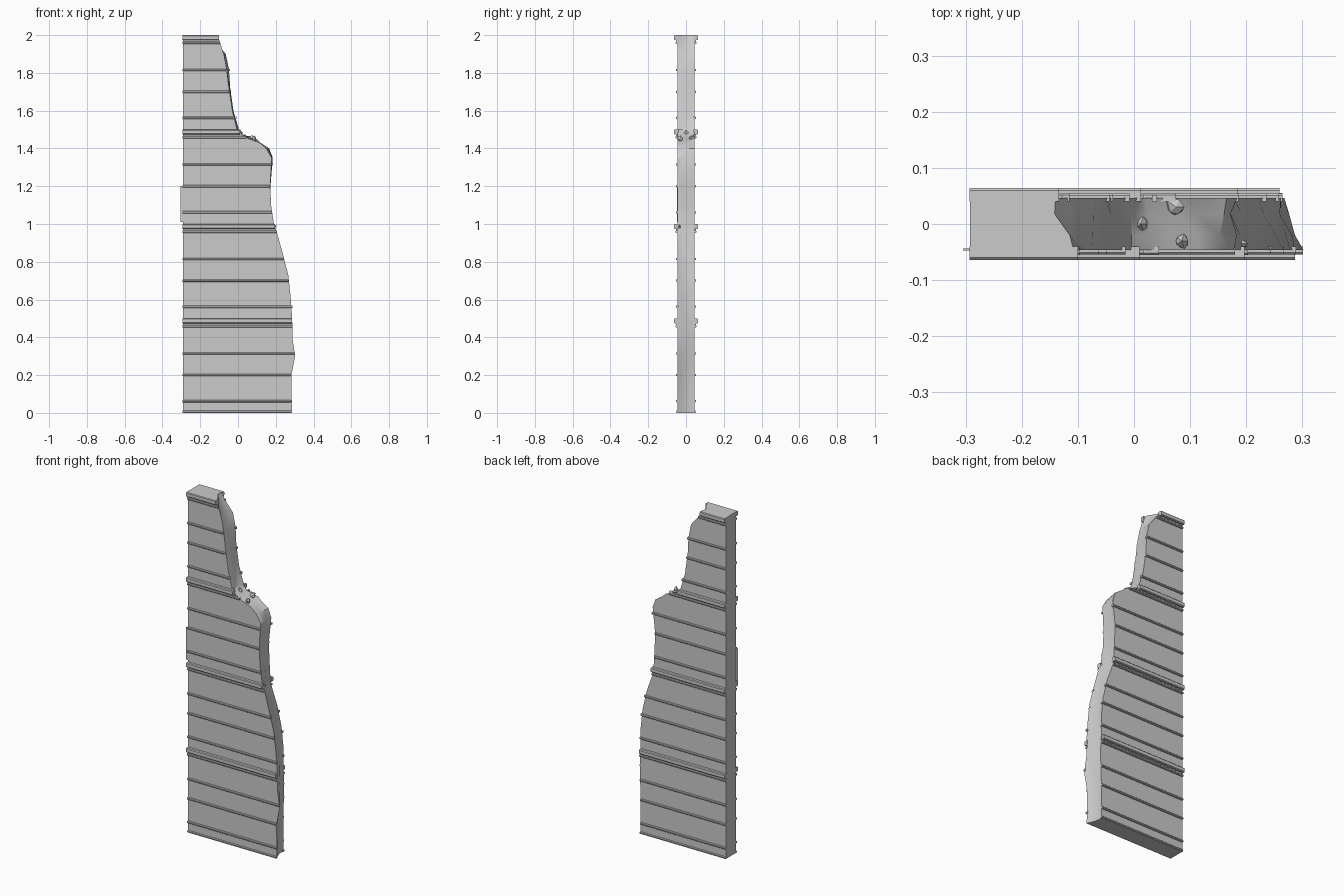
import bpy, bmesh, random

if "Cube" in bpy.data.objects:
    bpy.data.objects.remove(bpy.data.objects["Cube"])
random.seed(4)

LEFT = -0.292
HALF = 0.046
# Broken edge: height, x at front face, x at back face
EDGE = [(0, .285, .262), (.2, .283, .262), (.3, .302, .265), (.4, .288, .268),
        (.5, .287, .262), (.62, .278, .262), (.73, .266, .25), (.85, .235, .222),
        (.96, .205, .182), (1.0, .19, .178), (1.1, .175, .172), (1.2, .17, .168),
        (1.35, .178, .184), (1.4, .15, .165), (1.43, .115, .12), (1.45, .06, .1),
        (1.475, .02, .02), (1.5, -.005, .005), (1.6, -.03, -.025), (1.72, -.048, -.043),
        (1.82, -.06, -.048), (1.9, -.075, -.065), (1.96, -.095, -.115), (2.0, -.108, -.14)]


def edge_x(z, back):
    """Interpolated x of the broken edge on one face."""
    k = 2 if back else 1
    for a, b in zip(EDGE, EDGE[1:]):
        if z <= b[0]:
            t = (z - a[0]) / (b[0] - a[0])
            return a[k] + (b[k] - a[k]) * t
    return EDGE[-1][k]


def loft(bm, rings):
    """Skin a stack of equal rings and cap the ends."""
    vs = [[bm.verts.new(p) for p in r] for r in rings]
    n = len(vs[0])
    for a, b in zip(vs, vs[1:]):
        for i in range(n):
            bm.faces.new((a[i], a[(i + 1) % n], b[(i + 1) % n], b[i]))
    bm.faces.new(vs[0][::-1])
    bm.faces.new(vs[-1])


def finish(bm, name):
    bmesh.ops.recalc_face_normals(bm, faces=bm.faces)
    me = bpy.data.meshes.new(name)
    bm.to_mesh(me)
    bm.free()
    ob = bpy.data.objects.new(name, me)
    bpy.context.collection.objects.link(ob)
    return ob


def rail(bm, z0, z1, depth, back):
    """Horizontal ridge on one face, ending at the ragged edge."""
    s = 1 if back else -1
    c = min(.004, (z1 - z0) / 4)
    prof = [(.04, z0), (depth - c, z0), (depth, z0 + c),
            (depth, z1 - c), (depth - c, z1), (.04, z1)]
    x1 = edge_x((z0 + z1) / 2, back) + random.uniform(-.004, .006)
    loft(bm, [[(x, s * y, z) for y, z in prof] for x in (LEFT - .001, x1)])


# Slab with a ragged right side
bm = bmesh.new()
rings = []
for z, xf, xb in EDGE:
    ring = [(LEFT, HALF, z), (LEFT, -HALF, z), (xf, -HALF, z)]
    for y in (-.02, .018):
        t = (y + HALF) / (2 * HALF)
        ring.append((xf + (xb - xf) * t + random.uniform(-.012, .006), y, z))
    rings.append(ring + [(xb, HALF, z)])
loft(bm, rings)
slab = finish(bm, "broken_wall_slab")
bpy.context.view_layer.objects.active = slab
slab.select_set(True)
bpy.ops.object.shade_smooth_by_angle(angle=.5)

# Thin ridges and heavier double ledges, repeated per storey on both faces
thin, ledge, teeth = bmesh.new(), bmesh.new(), bmesh.new()
for back in (False, True):
    rail(ledge, 0, .012, .052, back)
    for floor in range(4):
        base = floor * .5
        for dz in (.062, .2, .315):
            rail(thin, base + dz - .006, base + dz + .006, .054, back)
        rail(ledge, base + .453, base + .465, .055, back)
        rail(ledge, base + .474, base + .5, .064, back)
        # Small blocks between the two ledges
        z, x = base + .465, LEFT + .012
        s = 1 if back else -1
        while x < edge_x(z, back) - .015:
            loft(teeth, [[(x + a, s * b, h) for a, b in
                          ((0, .04), (.009, .04), (.009, .052), (0, .052))]
                         for h in (z, z + .01)])
            x += .024
finish(thin, "thin_ridges")
finish(ledge, "storey_ledges")
finish(teeth, "ledge_blocks")

# Loose shards at the stepped break
bm = bmesh.new()
for x, y, z, r in ((.075, .03, 1.455, .022), (.085, -.03, 1.45, .018),
                   (.012, 0, 1.48, .018), (.19, -.035, .985, .014)):
    g = bmesh.ops.create_icosphere(bm, subdivisions=1, radius=r)
    for v in g["verts"]:
        v.co *= random.uniform(.6, 1.1)
        v.co.x += x
        v.co.y += y
        v.co.z += z
finish(bm, "break_shards")

# Thin plate poking past the left side
bm = bmesh.new()
loft(bm, [[(-.305, -.047, z), (-.28, -.047, z), (-.28, -.044, z), (-.305, -.044, z)]
          for z in (1.01, 1.2)])
finish(bm, "side_plate")
